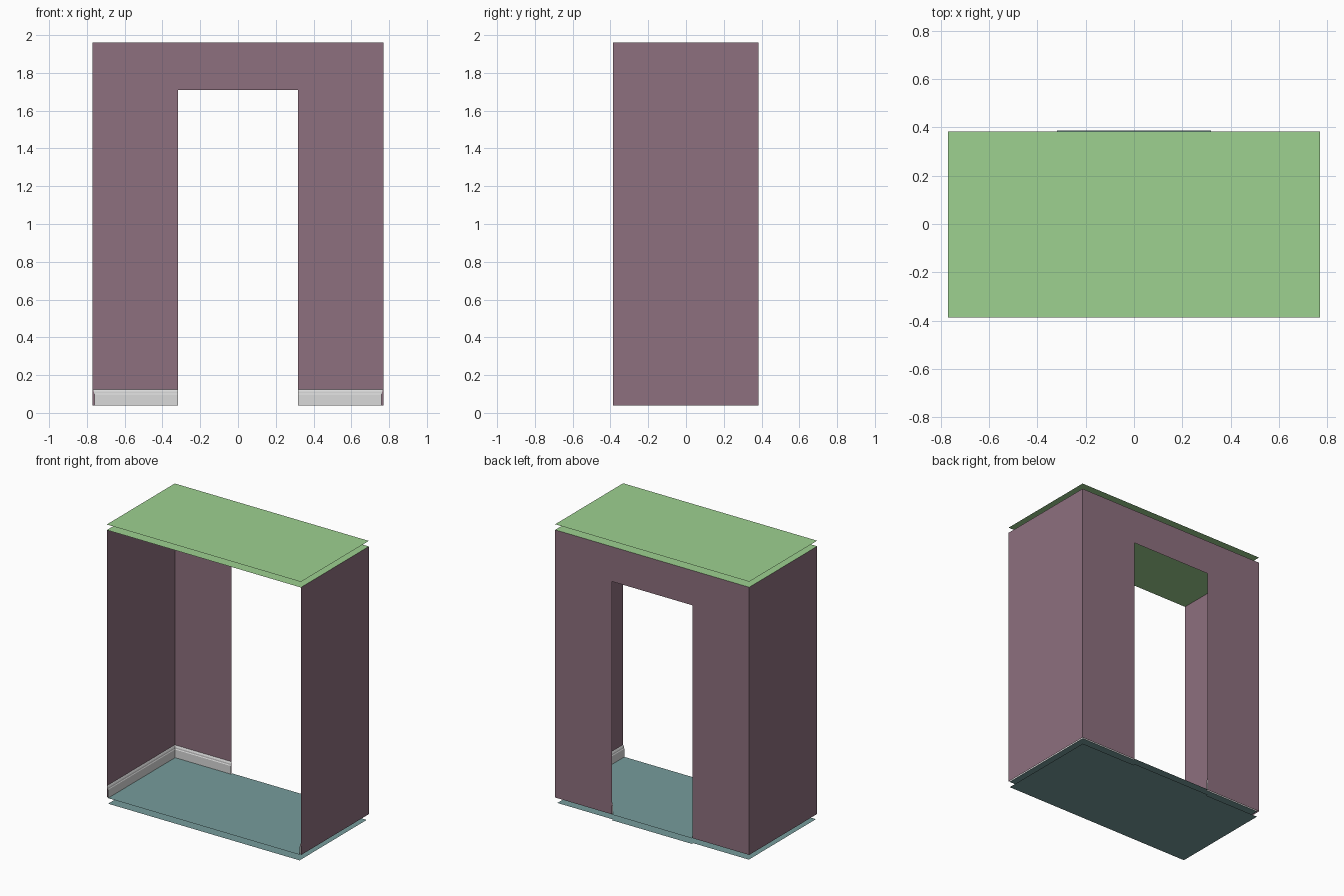
import bpy

if "Cube" in bpy.data.objects:
    bpy.data.objects.remove(bpy.data.objects["Cube"], do_unlink=True)

# Room limits
W = 0.77                    # half width
FRONT, BACK = -0.387, 0.383
BASE, TOP = 0.04, 1.96      # wall bottom and top
DOOR, HEAD = 0.318, 1.71    # doorway half width and head height
TRIM = 0.01                 # skirting thickness
SILL = 0.387                # threshold edge


def material(name, color):
    m = bpy.data.materials.new(name)
    m.use_nodes = True
    m.diffuse_color = (*color, 1)
    bsdf = m.node_tree.nodes["Principled BSDF"]
    bsdf.inputs["Base Color"].default_value = (*color, 1)
    bsdf.inputs["Roughness"].default_value = 0.8
    return m


PURPLE = material("dusty purple wall", (0.27, 0.16, 0.21))
GREEN = material("soft green ceiling", (0.34, 0.64, 0.28))
TEAL = material("grey teal floor", (0.18, 0.33, 0.33))
WHITE = material("off white trim", (0.7, 0.7, 0.7))


def surface(name, verts, faces, mat):
    mesh = bpy.data.meshes.new(name)
    mesh.from_pydata(verts, [], faces)
    mesh.materials.append(mat)
    obj = bpy.data.objects.new(name, mesh)
    bpy.context.collection.objects.link(obj)
    return obj


def sheet(name, outline, z, mat, up=True):
    ring = list(range(len(outline)))
    surface(name, [(x, y, z) for x, y in outline],
            [ring if up else ring[::-1]], mat)


# Back wall with the doorway cut out of it
arch = [(-W, BASE), (-W, TOP), (W, TOP), (W, BASE),
        (DOOR, BASE), (DOOR, HEAD), (-DOOR, HEAD), (-DOOR, BASE)]
surface("back_wall", [(x, BACK, z) for x, z in arch],
        [(0, 1, 6, 7), (1, 2, 5, 6), (2, 3, 4, 5)], PURPLE)

# Side walls
for side, s in (("left", 1), ("right", -1)):
    corners = [(s * W, FRONT, BASE), (s * W, BACK, BASE),
               (s * W, BACK, TOP), (s * W, FRONT, TOP)]
    surface(side + "_wall", corners, [(0, 1, 2, 3)[::s]], PURPLE)

# Ceiling and roof sheets
roof = [(-W, FRONT), (W, FRONT), (W, BACK), (-W, BACK)]
sheet("ceiling", roof, TOP, GREEN, up=False)
sheet("roof_sheet", roof, 2.0, GREEN)

# Floor sheets, fitted inside the trim and running through the doorway
fx, fy = W - TRIM, BACK - TRIM
floor = [(-fx, FRONT), (fx, FRONT), (fx, fy), (DOOR, fy),
         (DOOR, SILL), (-DOOR, SILL), (-DOOR, fy), (-fx, fy)]
sheet("floor", floor, BASE, TEAL)
sheet("floor_underside", floor, 0.0, TEAL, up=False)

# Skirting: a moulded profile swept along the side wall to the doorway
profile = [(TRIM, BASE), (TRIM, 0.098), (0.007, 0.103),
           (0.007, 0.113), (0.003, 0.122), (0.0, 0.125)]
for side, s in (("left", 1), ("right", -1)):
    verts, faces = [], []
    for o, z in profile:
        verts += [(s * (W - o), FRONT, z), (s * (W - o), BACK - o, z),
                  (s * DOOR, BACK - o, z)]
    for i in range(len(profile) - 1):
        for j in range(2):
            a = 3 * i + j
            faces.append((a, a + 3, a + 4, a + 1)[::-s])
    surface(side + "_skirting", verts, faces, WHITE)
